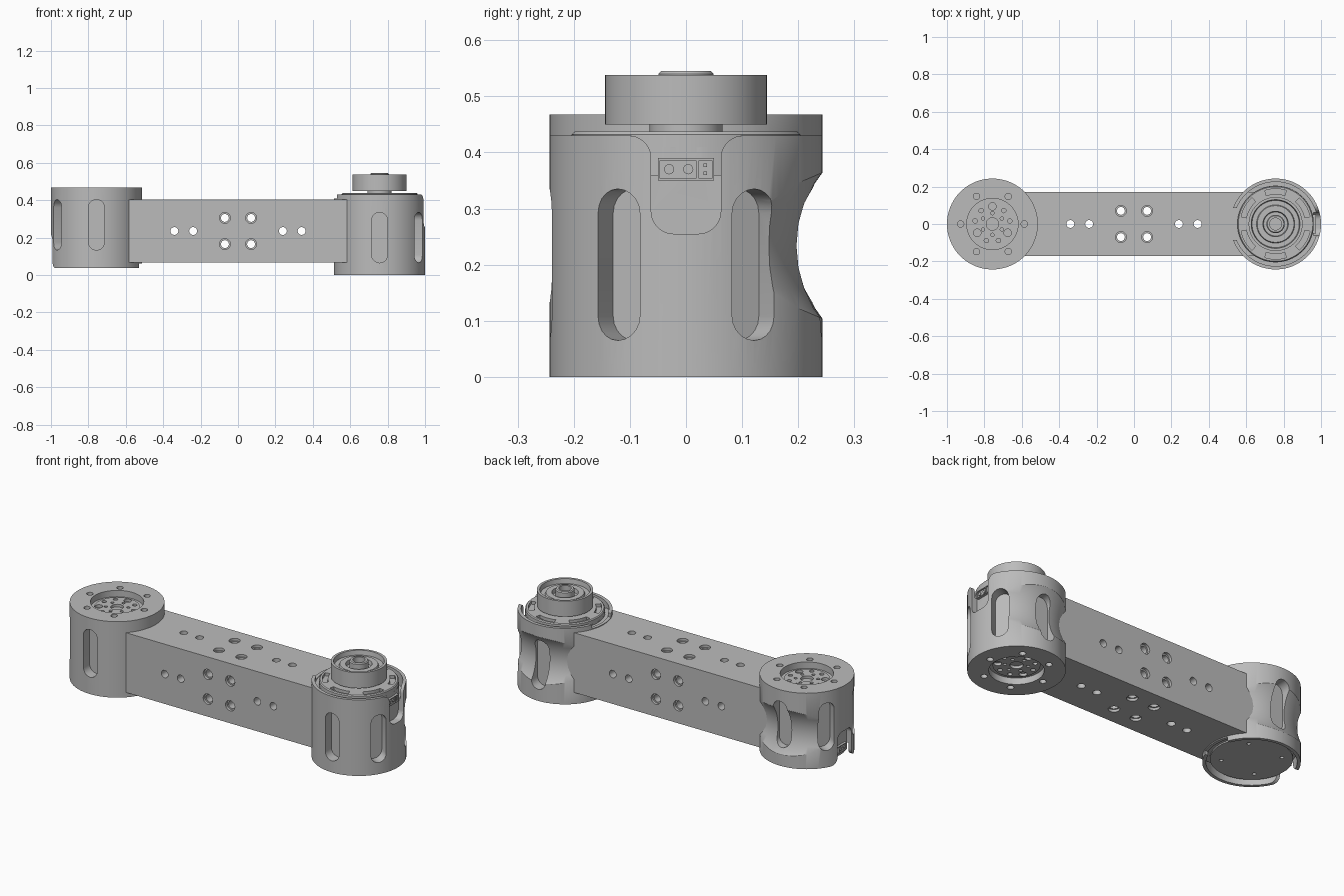
import bpy, bmesh
from math import sin, cos, pi, radians
from mathutils import Matrix, Vector

cube = bpy.data.objects.get("Cube")
if cube:
    bpy.data.objects.remove(cube)

grey = bpy.data.materials.new("satin_grey")
grey.use_nodes = True
grey.diffuse_color = (0.5, 0.5, 0.5, 1)
grey.node_tree.nodes["Principled BSDF"].inputs["Base Color"].default_value = (0.5, 0.5, 0.5, 1)

R = 0.243          # housing radius
CX = 0.757         # housing centre distance
H = 0.468          # flip height between both housings


def make(name, bm):
    bmesh.ops.recalc_face_normals(bm, faces=bm.faces)
    me = bpy.data.meshes.new(name)
    bm.to_mesh(me)
    bm.free()
    ob = bpy.data.objects.new(name, me)
    bpy.context.collection.objects.link(ob)
    me.materials.append(grey)
    return ob


def lathe(name, profile, closed=False, seg=96, centre_y=0):
    bm = bmesh.new()
    rings = [[bm.verts.new((r * cos(2 * pi * i / seg), r * sin(2 * pi * i / seg) + centre_y, z))
              for r, z in profile] for i in range(seg)]
    n = len(profile)
    for i in range(seg):
        a, b = rings[i], rings[(i + 1) % seg]
        for j in range(n if closed else n - 1):
            k = (j + 1) % n
            bm.faces.new((a[j], b[j], b[k], a[k]))
    bmesh.ops.remove_doubles(bm, verts=bm.verts, dist=1e-5)
    return make(name, bm)


def prism(bm, pts, depth, mat):
    # extrude a flat outline along the local z axis
    lo = [bm.verts.new(mat @ Vector((x, y, 0))) for x, y in pts]
    hi = [bm.verts.new(mat @ Vector((x, y, depth))) for x, y in pts]
    bm.faces.new(lo[::-1])
    bm.faces.new(hi)
    for i in range(len(pts)):
        j = (i + 1) % len(pts)
        bm.faces.new((lo[i], lo[j], hi[j], hi[i]))


def rod(bm, pos, radius, depth, rot=Matrix(), seg=24):
    bmesh.ops.create_cone(bm, cap_ends=True, segments=seg, radius1=radius, radius2=radius,
                          depth=depth, matrix=Matrix.Translation(pos) @ rot)


def box(bm, lo, hi):
    lo, hi = Vector(lo), Vector(hi)
    bmesh.ops.create_cube(bm, size=1, matrix=Matrix.Translation((lo + hi) / 2)
                          @ Matrix.Diagonal((hi - lo).to_4d()))


def arc(cx, cy, r, a0, a1, n=10):
    return [(cx + r * cos(radians(a0 + (a1 - a0) * i / n)),
             cy + r * sin(radians(a0 + (a1 - a0) * i / n))) for i in range(n + 1)]


def cut(ob, cutter):
    mod = ob.modifiers.new("cut", 'BOOLEAN')
    mod.operation, mod.solver, mod.object = 'DIFFERENCE', 'EXACT', cutter
    bpy.context.view_layer.objects.active = ob
    bpy.ops.object.modifier_apply(modifier=mod.name)
    bpy.data.objects.remove(cutter)


def polar(r, deg, z):
    return Vector((r * cos(radians(deg)), r * sin(radians(deg)), z))


# Frame whose local x, y, z point along world y, z, x
SIDE = Matrix(((0, 0, 1, 0), (1, 0, 0, 0), (0, 1, 0, 0), (0, 0, 0, 1)))

# Joint housing: output recess below, cable groove above
housing = lathe("right_housing", [
    (0, 0.03), (0.118, 0.03), (0.118, 0.036), (0.137, 0.036), (0.137, 0), (R, 0),
    (R, 0.43), (0.225, 0.43), (0.225, 0.36), (0.205, 0.36), (0.205, 0.41), (0, 0.41)])

# Concave grip scooped out of the back
cut(housing, lathe("scoop_cutter", arc(0.522, 0.234, 0.222, 0, 350, 35), True, 128, -0.1))

# Side slots, connector notch and cable exit
bm = bmesh.new()
slot = arc(0, 0.292, 0.043, 0, 180) + arc(0, 0.108, 0.043, 180, 360)
for deg in (-90, -30, 30, 90):
    prism(bm, slot, 0.12,
          Matrix.Rotation(radians(deg), 4, 'Z') @ Matrix.Translation((0.185, 0, 0)) @ SIDE)
notch = (arc(-0.022, 0.295, 0.04, 180, 270) + arc(0.022, 0.295, 0.04, 270, 360)
         + arc(0.102, 0.39, 0.04, 180, 90) + [(0.102, 0.45), (-0.102, 0.45)]
         + arc(-0.102, 0.39, 0.04, 90, 0))
prism(bm, notch, 0.1, Matrix.Translation((0.203, 0, 0)) @ SIDE)
box(bm, (-0.27, -0.085, 0.408), (-0.207, 0.085, 0.45))
cut(housing, make("opening_cutter", bm))

# Screw holes and output flange pattern
bm = bmesh.new()
for i in range(6):
    rod(bm, polar(0.17, 60 * i, 0), 0.017, 0.04)
for i in range(9):
    rod(bm, polar(0.094, 90 + 40 * i, 0.03), 0.02 if i % 3 == 0 else 0.012, 0.03)
for i in range(6):
    rod(bm, polar(0.058, 30 + 60 * i, 0.03), 0.009, 0.03)
rod(bm, (0, 0, 0.03), 0.033, 0.03, seg=32)
# Small holes in the back plate
for deg in (45, 135, 225, 315):
    rod(bm, polar(0.15, deg, 0.41), 0.01, 0.03)
cut(housing, make("hole_cutter", bm))

# Power connector in the notch
bm = bmesh.new()
box(bm, (0.19, -0.05, 0.35), (0.216, 0.05, 0.39))
plug = make("right_connector", bm)
bm = bmesh.new()
box(bm, (0.209, -0.046, 0.354), (0.23, 0.018, 0.386))
box(bm, (0.209, 0.023, 0.354), (0.23, 0.046, 0.386))
cut(plug, make("socket_cutter", bm))
bm = bmesh.new()
for y in (-0.03, 0.004):
    rod(bm, (0.209, y, 0.37), 0.009, 0.01, Matrix.Rotation(pi / 2, 4, 'Y'), 16)
for z in (0.363, 0.377):
    box(bm, (0.205, 0.031, z - 0.003), (0.213, 0.037, z + 0.003))
pins = make("right_connector_pins", bm)

# Second housing is the first turned upside down
finished = [housing, plug, pins]
for ob in (housing, plug, pins):
    twin = ob.copy()
    twin.data = ob.data.copy()
    twin.name = ob.name.replace("right", "left")
    bpy.context.collection.objects.link(twin)
    twin.matrix_world = Matrix.Translation((-CX, 0, H)) @ Matrix.Rotation(pi, 4, 'Y')
    finished.append(twin)

# Stator cover with curved vents
cover = lathe("stator_cover", [(0, 0.4), (0.204, 0.4), (0.204, 0.432), (0.199, 0.437),
                               (0.065, 0.437), (0.065, 0.455), (0, 0.455)])
bm = bmesh.new()
for i in range(6):
    a = 60 * i + 12
    prism(bm, arc(0, 0, 0.188, a, a + 36) + arc(0, 0, 0.16, a + 36, a), 0.04,
          Matrix.Translation((0, 0, 0.42)))
cut(cover, make("vent_cutter", bm))

# Output cup with a raised hollow hub
cup = lathe("output_cup", [
    (0, 0.45), (0.144, 0.45), (0.144, 0.538), (0.13, 0.538), (0.126, 0.512), (0.102, 0.512),
    (0.098, 0.522), (0.068, 0.522), (0.064, 0.5), (0.049, 0.5), (0.049, 0.54),
    (0.044, 0.545), (0.032, 0.545), (0.032, 0.5), (0, 0.5)])

for ob in (housing, plug, pins, cover, cup):
    ob.location.x = CX
finished += [cover, cup]

# Connecting beam
bm = bmesh.new()
box(bm, (-0.64, -0.17, 0.066), (0.64, 0.17, 0.404))
beam = make("beam", bm)

# Counterbores, then through holes on both axes
TURN = Matrix.Rotation(pi / 2, 4, 'X')
bm = bmesh.new()
for x in (-0.07, 0.07):
    for d in (-0.07, 0.07):
        for s in (-1, 1):
            rod(bm, (x, d, 0.235 + 0.17 * s), 0.029, 0.03)
            rod(bm, (x, 0.17 * s, 0.235 + d), 0.029, 0.03, TURN)
cut(beam, make("counterbore_cutter", bm))
for rot in (Matrix(), TURN):
    bm = bmesh.new()
    for sx in (-1, 1):
        for x, d in ((0.07, -0.07), (0.07, 0.07), (0.24, 0), (0.34, 0)):
            pos = (sx * x, d, 0.235) if rot is not TURN else (sx * x, 0, 0.235 + d)
            rod(bm, pos, 0.021, 0.5, rot)
    cut(beam, make("drill_cutter", bm))
finished.append(beam)

# Smooth round walls, keep edges crisp
bpy.ops.object.select_all(action='DESELECT')
for ob in finished:
    ob.select_set(True)
bpy.context.view_layer.objects.active = housing
bpy.ops.object.shade_smooth_by_angle(angle=radians(30))
